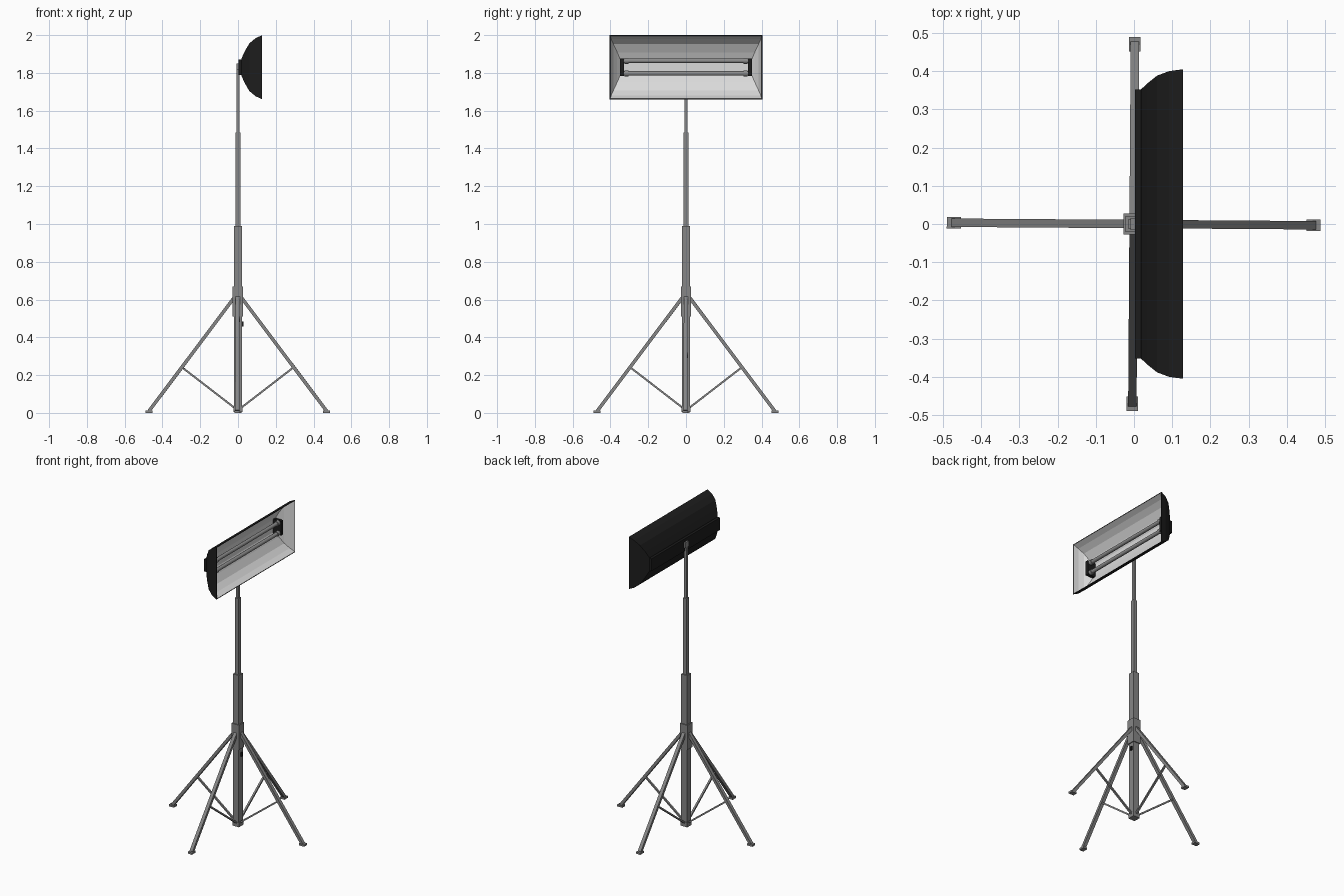
import bpy, bmesh, math
from mathutils import Vector, Matrix

if "Cube" in bpy.data.objects:
    bpy.data.objects.remove(bpy.data.objects["Cube"])


def material(name, r, g, b):
    m = bpy.data.materials.new(name)
    m.diffuse_color = (r, g, b, 1)
    m.use_nodes = True
    m.node_tree.nodes["Principled BSDF"].inputs["Base Color"].default_value = m.diffuse_color
    return m


STEEL = material("grey steel", 0.24, 0.24, 0.24)
BLACK = material("black casing", 0.012, 0.012, 0.012)
REFLECT = material("pale reflector", 0.7, 0.7, 0.7)
TUBE = material("grey lamp tube", 0.26, 0.26, 0.26)


def finish(bm, name, *mats):
    bmesh.ops.recalc_face_normals(bm, faces=bm.faces)
    me = bpy.data.meshes.new(name)
    bm.to_mesh(me)
    bm.free()
    for m in mats:
        me.materials.append(m)
    ob = bpy.data.objects.new(name, me)
    bpy.context.collection.objects.link(ob)
    return ob


def box(name, centre, size, mat):
    bm = bmesh.new()
    bmesh.ops.create_cube(bm, size=1, matrix=Matrix.Translation(centre) @ Matrix.Diagonal((*size, 1)))
    return finish(bm, name, mat)


def beam(name, a, b, width, depth, mat, turn):
    """Rectangular bar from a to b in the xz plane, turned about z."""
    a, b = Vector(a), Vector(b)
    d = b - a
    bm = bmesh.new()
    place = (turn @ Matrix.Translation((a + b) / 2)
             @ Matrix.Rotation(math.atan2(d.x, d.z), 4, 'Y')
             @ Matrix.Diagonal((depth, width, d.length, 1)))
    bmesh.ops.create_cube(bm, size=1, matrix=place)
    return finish(bm, name, mat)


def rod_y(name, x, y, z, r, length, mat, sides=16):
    bm = bmesh.new()
    bmesh.ops.create_cone(bm, cap_ends=True, segments=sides, radius1=r, radius2=r, depth=length,
                          matrix=Matrix.Translation((x, y, z)) @ Matrix.Rotation(math.pi / 2, 4, 'X'))
    for f in bm.faces:
        f.smooth = len(f.verts) == 4
    return finish(bm, name, mat)


# Telescopic square mast
for name, z0, z1, w in [("mast_lower", 0.01, 0.99, 0.042), ("mast_middle", 0.97, 1.485, 0.026),
                        ("mast_upper", 1.46, 1.85, 0.016), ("leg_collar", 0.51, 0.67, 0.054),
                        ("mast_foot", 0.004, 0.035, 0.047)]:
    box(name, (-0.001, 0, (z0 + z1) / 2), (w, w, z1 - z0), STEEL)
box("lock_knob", (0.022, 0.004, 0.47), (0.014, 0.012, 0.025), BLACK)

# Four legs with braces and foot pads
for i in range(4):
    turn = Matrix.Translation((-0.001, 0, 0)) @ Matrix.Rotation(math.radians(90 * i - 0.4), 4, 'Z')
    beam(f"leg_{i}", (0.018, 0, 0.612), (0.47, 0, 0.01), 0.022, 0.018, STEEL, turn)
    beam(f"brace_{i}", (0.015, 0, 0.025), (0.29, 0, 0.237), 0.012, 0.01, STEEL, turn)
    beam(f"foot_{i}", (0.452, 0, 0.006), (0.489, 0, 0.006), 0.03, 0.012, STEEL, turn)

# Lamp head: flared shell, black outside and pale inside
ZC = 1.83
rings = [(0.018, 0.352, 0.045), (0.035, 0.368, 0.083), (0.06, 0.388, 0.126),
         (0.092, 0.4, 0.153), (0.128, 0.405, 0.17)]
inner = [(x + (0.004 if x < 0.12 else 0), hy - 0.004, hz - 0.004) for x, hy, hz in reversed(rings)]
bm = bmesh.new()
loops = [[bm.verts.new((x, sy * hy, ZC + sz * hz)) for sy, sz in ((-1, -1), (1, -1), (1, 1), (-1, 1))]
         for x, hy, hz in rings + inner]
for k in range(len(loops) - 1):
    for i in range(4):
        j = (i + 1) % 4
        f = bm.faces.new((loops[k][i], loops[k][j], loops[k + 1][j], loops[k + 1][i]))
        f.material_index = 1 if k >= len(rings) else 0
bm.faces.new(loops[0])
bm.faces.new(loops[-1]).material_index = 1
finish(bm, "reflector_shell", BLACK, REFLECT)

# Casing behind the shell and its mount on the mast
box("back_casing", (0.011, 0, ZC), (0.018, 0.704, 0.08), BLACK)
box("head_mount", (-0.002, 0, 1.832), (0.014, 0.032, 0.036), STEEL)

# Lamp tubes with end caps in black holders
for z in (1.797, 1.864):
    rod_y("lamp_tube", 0.062, 0, z, 0.012, 0.66, TUBE)
    for s in (-1, 1):
        rod_y("tube_cap", 0.062, s * 0.315, z, 0.016, 0.02, TUBE)
for s in (-1, 1):
    box("tube_holder", (0.05, s * 0.339, ZC), (0.06, 0.02, 0.094), BLACK)
